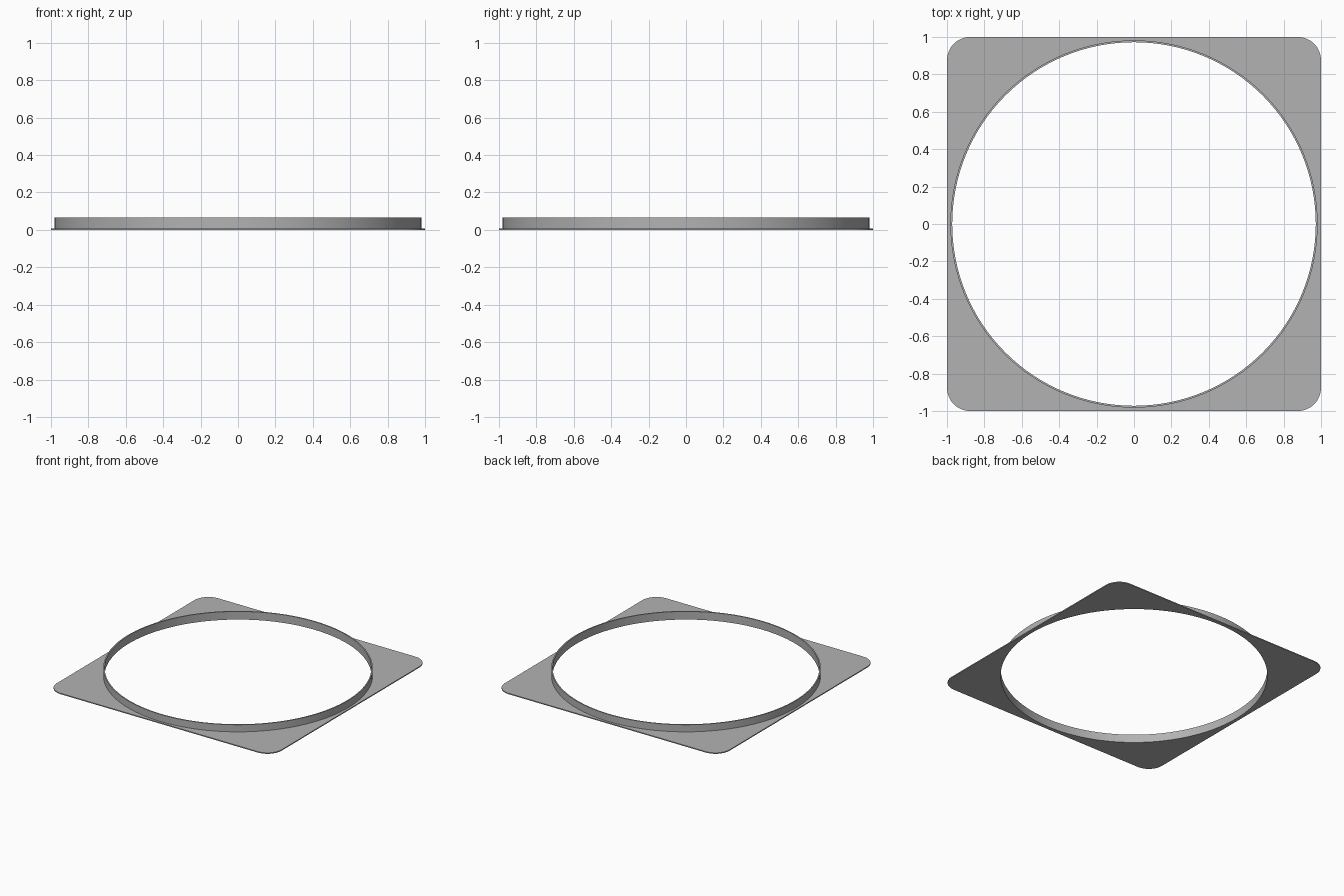
import bpy, bmesh
from math import cos, sin, pi, radians

cube = bpy.data.objects.get("Cube")
if cube:
    bpy.data.objects.remove(cube)

HALF, CORNER = 1.0, 0.125          # square flange
R_IN, R_OUT = 0.972, 0.982         # raised collar
PLATE_H, RING_H = 0.008, 0.065
SEGMENTS = 128

grey = bpy.data.materials.new("light grey")
colour = (0.45, 0.45, 0.45, 1)
grey.diffuse_color = colour
grey.use_nodes = True
grey.node_tree.nodes["Principled BSDF"].inputs["Base Color"].default_value = colour


def circle(radius):
    return [(radius * cos(2 * pi * i / SEGMENTS), radius * sin(2 * pi * i / SEGMENTS))
            for i in range(SEGMENTS)]


def rounded_square(half, r, steps=12):
    points = []
    for q, (sx, sy) in enumerate([(1, 1), (-1, 1), (-1, -1), (1, -1)]):
        for i in range(steps + 1):
            a = pi / 2 * (q + i / steps)
            points.append((sx * (half - r) + r * cos(a), sy * (half - r) + r * sin(a)))
    return points


def holed_solid(name, outer, inner, height):
    """Fill between two outlines and raise the face to a solid."""
    bm = bmesh.new()
    edges = []
    for outline in (outer, inner):
        verts = [bm.verts.new((x, y, 0)) for x, y in outline]
        edges += [bm.edges.new((v, verts[i - 1])) for i, v in enumerate(verts)]
    bmesh.ops.triangle_fill(bm, edges=edges, use_beauty=True, normal=(0, 0, 1))
    raised = bmesh.ops.extrude_face_region(bm, geom=bm.faces[:], use_keep_orig=True)
    top = [g for g in raised["geom"] if isinstance(g, bmesh.types.BMVert)]
    bmesh.ops.translate(bm, verts=top, vec=(0, 0, height))
    bmesh.ops.recalc_face_normals(bm, faces=bm.faces[:])
    mesh = bpy.data.meshes.new(name)
    bm.to_mesh(mesh)
    bm.free()
    mesh.materials.append(grey)
    obj = bpy.data.objects.new(name, mesh)
    bpy.context.collection.objects.link(obj)
    bpy.ops.object.select_all(action="DESELECT")
    obj.select_set(True)
    bpy.context.view_layer.objects.active = obj
    bpy.ops.object.shade_smooth_by_angle(angle=radians(30))
    return obj


# Thin square flange with rounded corners
holed_solid("flange_plate", rounded_square(HALF, CORNER), circle(R_OUT), PLATE_H)
# Upright circular collar around the opening
holed_solid("collar_ring", circle(R_OUT), circle(R_IN), RING_H)
